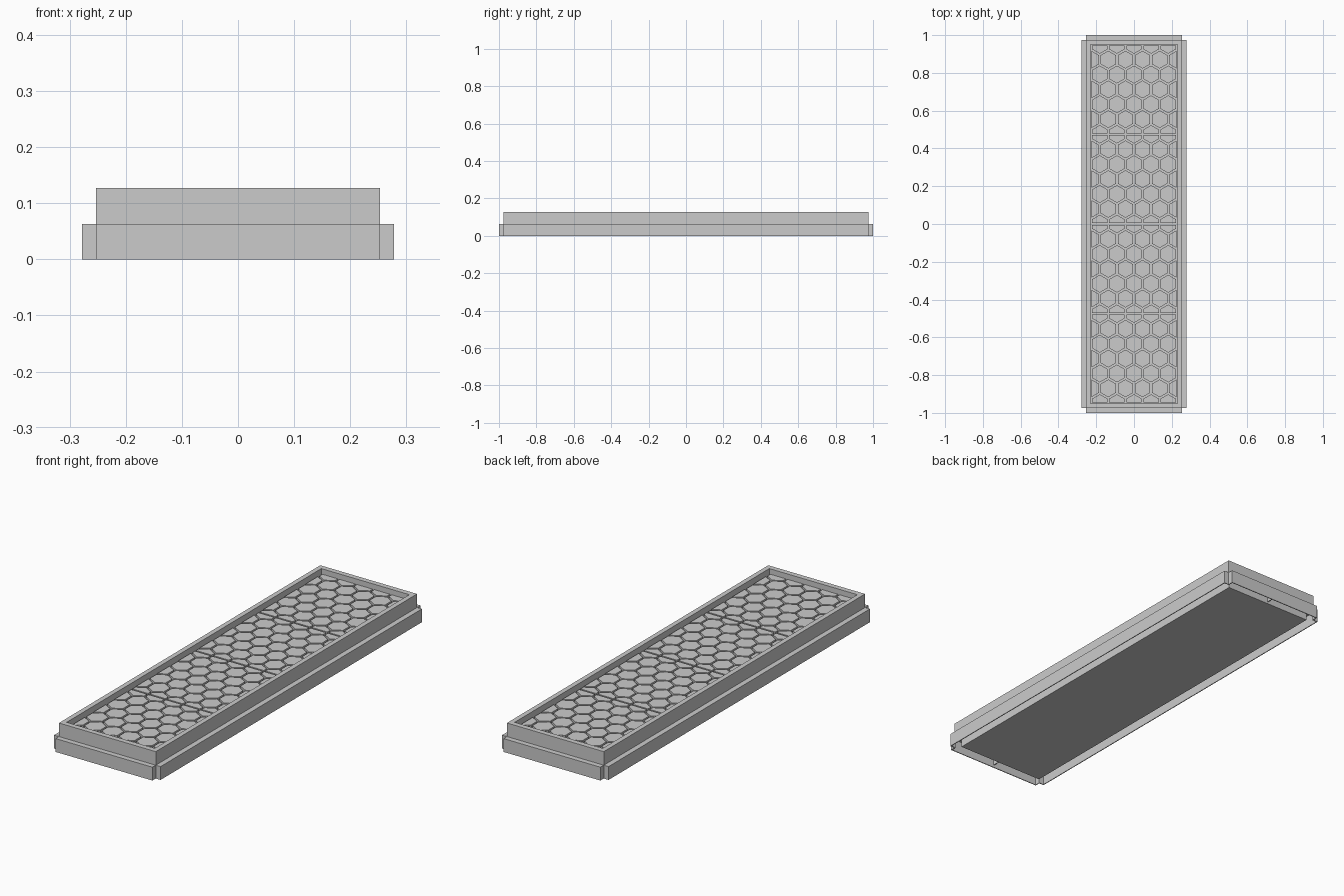
import bpy, bmesh, math
from mathutils import Vector

if "Cube" in bpy.data.objects:
    bpy.data.objects.remove(bpy.data.objects["Cube"])

gray = bpy.data.materials.new("light_gray")
gray.diffuse_color = (0.6, 0.6, 0.6, 1)
gray.use_nodes = True
gray.node_tree.nodes["Principled BSDF"].inputs["Base Color"].default_value = gray.diffuse_color


def finish(bm, name):
    bmesh.ops.recalc_face_normals(bm, faces=bm.faces)
    me = bpy.data.meshes.new(name)
    bm.to_mesh(me)
    bm.free()
    me.materials.append(gray)
    ob = bpy.data.objects.new(name, me)
    bpy.context.collection.objects.link(ob)
    return ob


def add_box(bm, x0, x1, y0, y1, z0, z1):
    vs = bmesh.ops.create_cube(bm, size=1)["verts"]
    for v in vs:
        v.co = Vector((x0 if v.co.x < 0 else x1,
                       y0 if v.co.y < 0 else y1,
                       z0 if v.co.z < 0 else z1))


TOP, LEDGE = 0.127, 0.063
IX, IY = 0.230, 0.950      # inner opening
BX, BY = 0.253, 0.975      # rim outside
SX, SY = 0.278, 1.000      # skirt outside
T = 0.004                  # sheet thickness
TILE_TOP, TILE_BASE = 0.104, 0.093

# Closed inner pan that carries the tiles
bm = bmesh.new()
add_box(bm, -IX - 0.001, IX + 0.001, -IY - 0.001, IY + 0.001, 0.003, TILE_BASE)
finish(bm, "inner_pan")

# Raised rim: a mitred rectangular ring
bm = bmesh.new()
rings = []
for hx, hy, z in ((IX, IY, LEDGE - T), (BX, BY, LEDGE - T), (BX, BY, TOP), (IX, IY, TOP)):
    rings.append([bm.verts.new((sx * hx, sy * hy, z))
                  for sx, sy in ((-1, -1), (1, -1), (1, 1), (-1, 1))])
for i in range(4):
    a, b = rings[i], rings[(i + 1) % 4]
    for j in range(4):
        k = (j + 1) % 4
        bm.faces.new((a[j], a[k], b[k], b[j]))
finish(bm, "raised_rim")

# Hollow skirt strips along the long sides, open underneath
for s, name in ((-1, "left_skirt"), (1, "right_skirt")):
    bm = bmesh.new()
    def sbox(a, b, *rest):
        add_box(bm, min(s * a, s * b), max(s * a, s * b), *rest)
    sbox(SX - T, SX, -BY, BY, 0, LEDGE)
    sbox(BX - T, SX - T, -BY, BY, LEDGE - T, LEDGE)
    for e in (-1, 1):
        y = sorted((e * BY, e * (BY - T)))
        sbox(BX - T, SX - T, *y, 0, LEDGE - T)
    finish(bm, name)

# Hollow skirt strips across the ends, with a small middle rib
for s, name in ((-1, "front_skirt"), (1, "back_skirt")):
    bm = bmesh.new()
    def ebox(x0, x1, a, b, z0, z1):
        add_box(bm, x0, x1, min(s * a, s * b), max(s * a, s * b), z0, z1)
    ebox(-BX, BX, SY - T, SY, 0, LEDGE)
    ebox(-BX, BX, BY - T, SY - T, LEDGE - T, LEDGE)
    for e in (-1, 1):
        x = sorted((e * BX, e * (BX - T)))
        ebox(*x, BY - T, SY - T, 0, LEDGE - T)
    ebox(-0.002, 0.002, IY, SY - T, 0.012, LEDGE - T)
    finish(bm, name)

# Four panels of hexagonal tiles, trimmed to the panel outline
PITCH_X, PITCH_Y, GAP = 0.0905, 0.0787, 0.009
PANEL = 2 * IY / 4
R = (PITCH_X - GAP) / math.sqrt(3)
for p in range(4):
    cy = -IY + PANEL * (p + 0.5)
    bm = bmesh.new()
    for row in range(-3, 4):
        shift = 0 if row % 2 else 0.5
        for col in range(-4, 5):
            hx, hy = (col + shift) * PITCH_X, cy + row * PITCH_Y
            bm.faces.new([bm.verts.new((hx + R * math.cos(math.radians(30 + 60 * i)),
                                        hy + R * math.sin(math.radians(30 + 60 * i)),
                                        TILE_BASE)) for i in range(6)])
    for nx, ny, d in ((1, 0, IX - 0.006), (-1, 0, IX - 0.006),
                      (0, 1, PANEL / 2 - 0.004), (0, -1, PANEL / 2 - 0.004)):
        bmesh.ops.bisect_plane(bm, geom=bm.verts[:] + bm.edges[:] + bm.faces[:],
                               plane_co=(nx * d, cy + ny * d, 0), plane_no=(nx, ny, 0),
                               clear_outer=True)
    res = bmesh.ops.extrude_face_region(bm, geom=bm.faces[:])
    for v in res["geom"]:
        if isinstance(v, bmesh.types.BMVert):
            v.co.z = TILE_TOP
    finish(bm, "hex_tiles_%d" % (p + 1))
